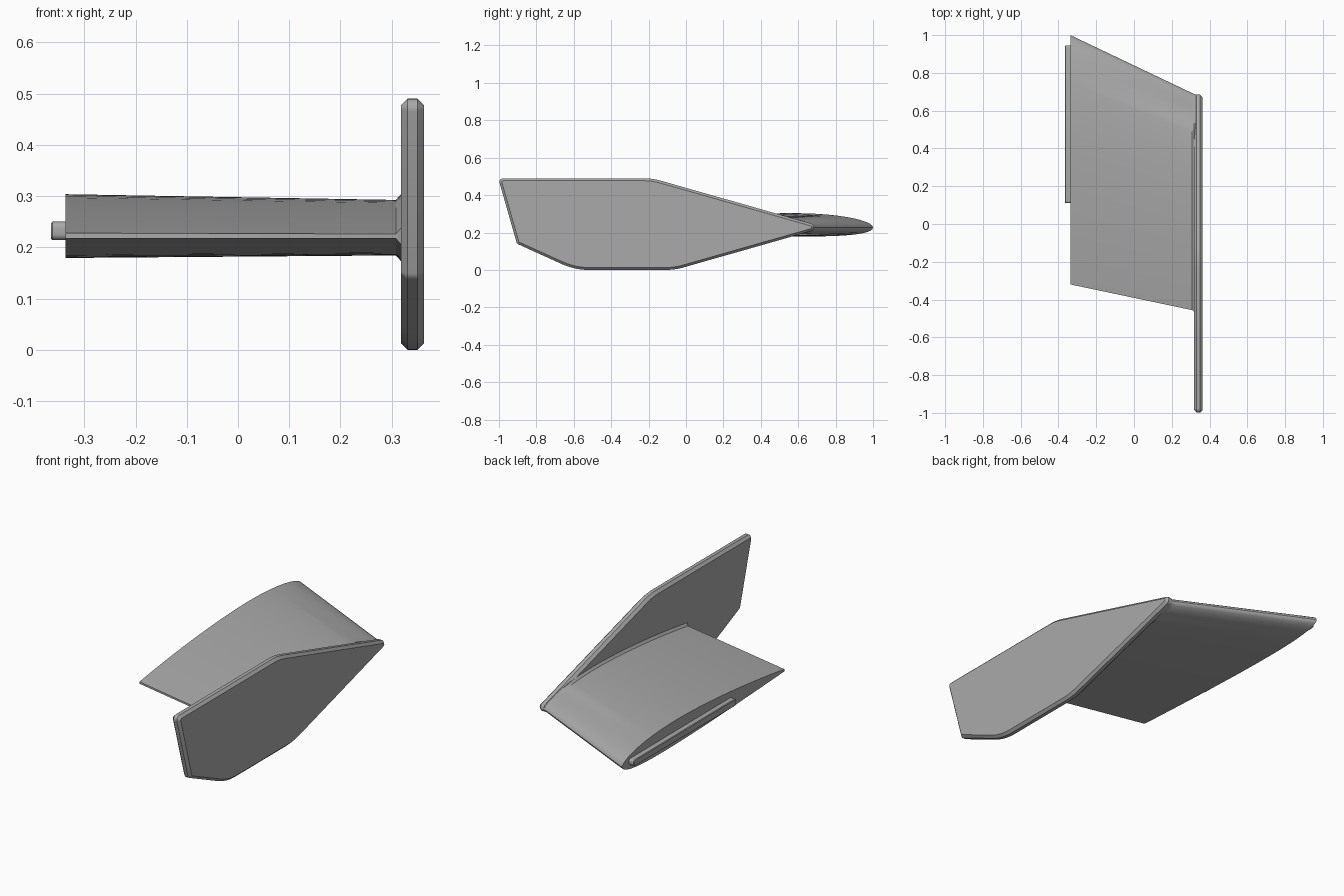
import bpy, bmesh, math
from mathutils import Vector

if "Cube" in bpy.data.objects:
    bpy.data.objects.remove(bpy.data.objects["Cube"])

grey = bpy.data.materials.new("plain_grey")
grey.diffuse_color = (0.40, 0.40, 0.40, 1)
grey.use_nodes = True
grey.node_tree.nodes["Principled BSDF"].inputs["Base Color"].default_value = grey.diffuse_color


def loft(name, rings, angle=30):
    """Skin a list of equal-length closed rings and cap both ends."""
    bm = bmesh.new()
    vs = [[bm.verts.new(p) for p in ring] for ring in rings]
    n = len(rings[0])
    for a, b in zip(vs, vs[1:]):
        for i in range(n):
            j = (i + 1) % n
            bm.faces.new((a[i], a[j], b[j], b[i]))
    bm.faces.new(vs[0][::-1])
    bm.faces.new(vs[-1])
    bmesh.ops.recalc_face_normals(bm, faces=bm.faces)
    mesh = bpy.data.meshes.new(name)
    bm.to_mesh(mesh)
    bm.free()
    ob = bpy.data.objects.new(name, mesh)
    bpy.context.collection.objects.link(ob)
    mesh.materials.append(grey)
    bpy.ops.object.select_all(action='DESELECT')
    ob.select_set(True)
    bpy.context.view_layer.objects.active = ob
    bpy.ops.object.shade_smooth_by_angle(angle=math.radians(angle))
    return ob


def rounded(corners, inset=0.0, steps=6):
    """Clockwise corners (y, z, radius) to a rounded outline, moved inward."""
    out = []
    for i, (y, z, r) in enumerate(corners):
        p = Vector((y, z))
        a = (Vector(corners[i - 1][:2]) - p).normalized()
        b = (Vector(corners[(i + 1) % len(corners)][:2]) - p).normalized()
        half = a.angle(b) / 2
        centre = p + (a + b).normalized() * (r / math.sin(half))
        n0 = Vector((a.y, -a.x))
        if n0.dot(p - centre) < 0:
            n0 = -n0
        n1 = Vector((b.y, -b.x))
        if n1.dot(p - centre) < 0:
            n1 = -n1
        for k in range(steps + 1):
            d = n0.slerp(n1, k / steps)
            out.append(centre + d * (r - inset))
    return out


# End plate: rounded outline with chamfered rim
outline = [(-1.004, 0.49, 0.02), (-0.18, 0.49, 0.35), (0.74, 0.228, 0.021),
           (-0.06, 0.0, 0.35), (-0.595, 0.0, 0.35), (-0.904, 0.14, 0.02)]
plate = [(0.318, 0.013), (0.331, 0.0), (0.350, 0.0), (0.363, 0.013)]
loft("end_plate", [[(x, p.x, p.y) for p in rounded(outline, d)]
                   for x, d in plate], 20)

# Wing: cambered aerofoil, tapered and swept, flaring into the plate
N = 28


def aerofoil(x, lead, trail, mid, flare=0.0, clip=False):
    chord = lead - trail
    ring = []
    us = [(1 - math.cos(math.pi * i / N)) / 2 for i in range(N + 1)]
    for side, seq in ((1, us[::-1]), (-1, us[1:])):
        for u in seq:
            t = 0.46 * (0.2969 * math.sqrt(u) - 0.126 * u - 0.3516 * u ** 2
                        + 0.2843 * u ** 3 - 0.1015 * u ** 4) + 0.003 * u
            p = 0.4
            c = 0.013 * ((2 * p * u - u * u) / p ** 2 if u < p else
                         (1 - 2 * p + 2 * p * u - u * u) / (1 - p) ** 2)
            y = lead - u * chord
            grow = flare * min(1, max(0, (0.62 - y) / 0.12))
            z = mid - 0.004 * u + chord * (c + side * t) + side * grow
            if clip:  # keep inside the sloping plate edges
                z = min(z, 0.488 - 0.285 * (y + 0.18))
                z = max(z, 0.002 + 0.285 * (y + 0.06))
            ring.append((x, y, z))
    return ring


loft("wing", [aerofoil(-0.337, 1.0, -0.32, 0.2265),
              aerofoil(0.308, 0.693, -0.456, 0.2255),
              aerofoil(0.318, 0.688, -0.466, 0.2255, 0.011, True),
              aerofoil(0.334, 0.684, -0.466, 0.2255, 0.0, True)], 35)

# Mounting rail on the inner end
rail = [(0.11, 0.25, 0.012), (0.945, 0.248, 0.012),
        (0.945, 0.216, 0.012), (0.11, 0.214, 0.012)]
loft("mounting_rail", [[(x, p.x, p.y) for p in rounded(rail, d)]
                       for x, d in ((-0.325, 0), (-0.362, 0.0), (-0.365, 0.003))])
